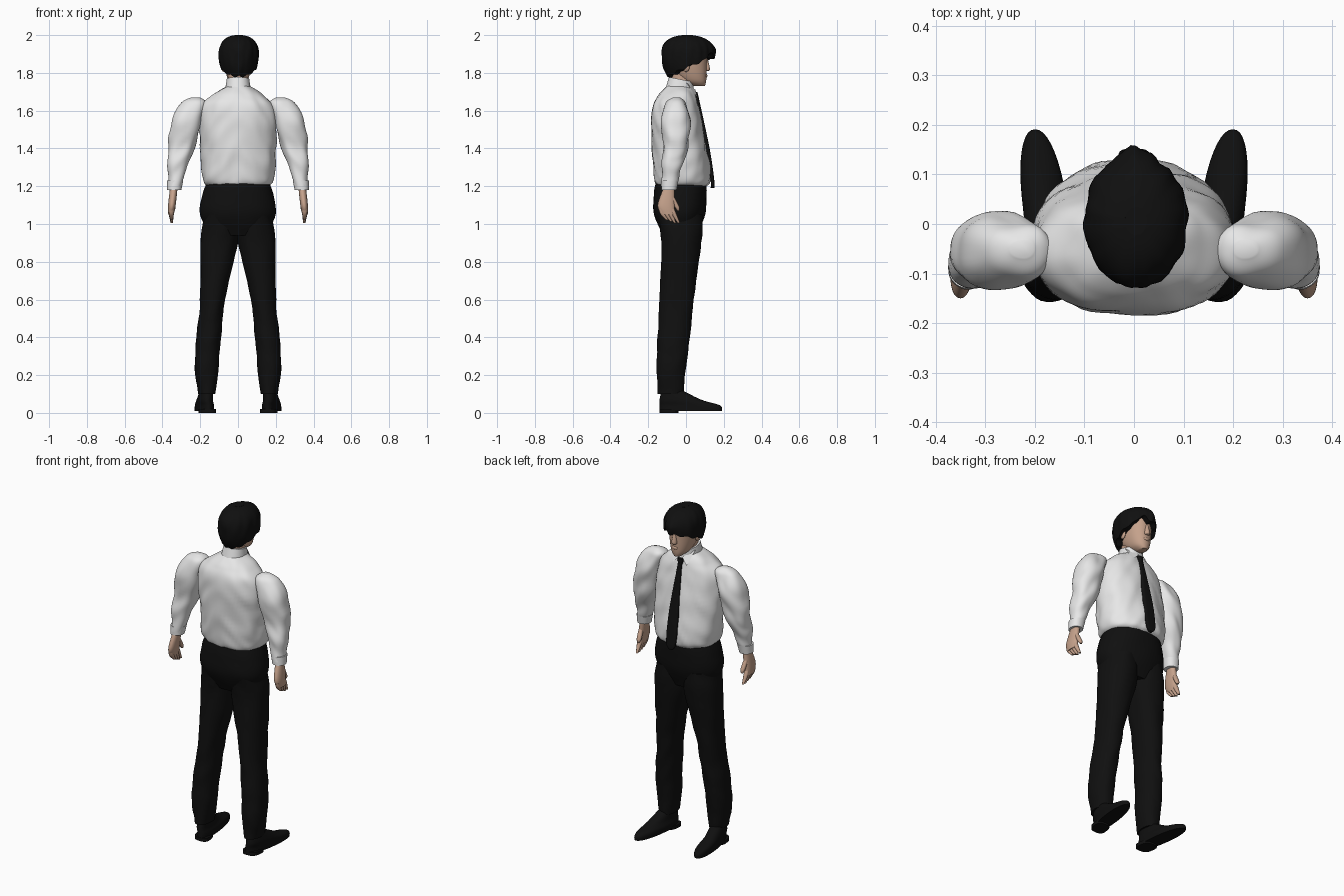
import bpy, bmesh, math
from mathutils import Vector, noise

if "Cube" in bpy.data.objects:
    bpy.data.objects.remove(bpy.data.objects["Cube"], do_unlink=True)


def material(name, rgb):
    m = bpy.data.materials.new(name)
    m.use_nodes = True
    m.diffuse_color = (*rgb, 1)
    m.node_tree.nodes["Principled BSDF"].inputs["Base Color"].default_value = (*rgb, 1)
    return m


SHIRT = material("white cotton", (.8, .8, .8))
BLACK = material("black cloth", (.005, .005, .005))
SKIN = material("skin", (.56, .36, .26))


def finish(name, bm, mat, angle=50):
    """Turn a bmesh into a shaded, coloured object."""
    bmesh.ops.recalc_face_normals(bm, faces=bm.faces)
    mesh = bpy.data.meshes.new(name)
    bm.to_mesh(mesh)
    bm.free()
    mesh.materials.append(mat)
    ob = bpy.data.objects.new(name, mesh)
    bpy.context.collection.objects.link(ob)
    bpy.ops.object.select_all(action='DESELECT')
    ob.select_set(True)
    bpy.context.view_layer.objects.active = ob
    bpy.ops.object.shade_smooth_by_angle(angle=math.radians(angle))


def skin_rings(name, rings, mat):
    """Join closed rings of points into a capped tube."""
    bm = bmesh.new()
    rows = [[bm.verts.new(point) for point in ring] for ring in rings]
    count = len(rows[0])
    for lower, upper in zip(rows, rows[1:]):
        for i in range(count):
            j = (i + 1) % count
            bm.faces.new((lower[i], lower[j], upper[j], upper[i]))
    bm.faces.new(rows[0])
    bm.faces.new(rows[-1])
    finish(name, bm, mat)


def spline(keys, steps):
    """Smoothly interpolated cross-sections through the key sections."""
    padded = [keys[0], *keys, keys[-1]]
    sections = []
    for before, start, end, after in zip(padded, padded[1:], padded[2:], padded[3:]):
        for k in range(steps):
            t = k / steps
            sections.append([
                q + t / 2 * (r - p + t * (2*p - 5*q + 4*r - s + t * (3*q - p - 3*r + s)))
                for p, q, r, s in zip(before, start, end, after)])
    return sections + [keys[-1]]


def rounded(value, power):
    return math.copysign(abs(value) ** (2 / power), value)


def loft(name, keys, mat, side=1, power=2.2, fold=0, steps=6, sides=40, skew=0, tilt=0):
    """Keys are (height, x min, x max, y min, y max); fold adds cloth wrinkles."""
    rings = []
    for z, x_min, x_max, y_min, y_max in spline(keys, steps):
        ring = []
        for i in range(sides):
            angle = math.tau * i / sides
            c, s = math.cos(angle), math.sin(angle)
            x = (x_min + x_max + rounded(c, power) * (x_max - x_min)) / 2
            y = (y_min + y_max + rounded(s, power) * (y_max - y_min)) / 2
            crease = fold * noise.noise(Vector((x, y, z + abs(x))) * 14)
            ring.append((side * (x + crease * c + skew * y), y + crease * s, z + tilt * y))
        rings.append(ring)
    skin_rings(name, rings, mat)


def centred_loft(name, keys, mat, **options):
    """Keys are (height, half width, y min, y max)."""
    sections = [(z, -half, half, back, front) for z, half, back, front in keys]
    loft(name, sections, mat, **options)


def ellipsoid(name, centre, size, mat):
    bm = bmesh.new()
    bmesh.ops.create_uvsphere(bm, u_segments=16, v_segments=10, radius=1)
    bmesh.ops.scale(bm, vec=size, verts=bm.verts)
    bmesh.ops.translate(bm, vec=centre, verts=bm.verts)
    finish(name, bm, mat)


# Shirt body, neck and collar band
centred_loft("shirt_body", [
    (1.2, .16, -.15, .11), (1.24, .19, -.17, .13), (1.4, .2, -.18, .11),
    (1.6, .2, -.18, .07), (1.68, .14, -.15, .05), (1.73, .06, -.1, .03)],
    SHIRT, fold=.009, sides=64, steps=9)
centred_loft("neck", [(1.68, .05, -.08, .03), (1.8, .05, -.08, .04)], SKIN)
centred_loft("collar_band", [(1.69, .07, -.11, .04), (1.76, .06, -.09, .04)],
             SHIRT, tilt=-.2)

# Necktie
centred_loft("tie_blade", [
    (1.19, .01, .13, .15), (1.23, .03, .13, .15), (1.4, .03, .1, .125),
    (1.68, .01, .04, .065)], BLACK, power=4)
centred_loft("tie_knot", [(1.66, .01, .03, .07), (1.7, .02, .02, .06)], BLACK, power=3)

# Trouser top
centred_loft("trouser_hips", [
    (.94, .15, -.12, .06), (1.05, .2, -.17, .1), (1.15, .19, -.17, .11),
    (1.22, .165, -.16, .11)], BLACK, fold=.003)

for side, label in ((1, "left"), (-1, "right")):
    # Collar flap
    bm = bmesh.new()
    inner, outer, tip = (.01, .05, 1.71), (.065, 0, 1.75), (.045, .06, 1.67)
    corners = [bm.verts.new((side * x, y, z)) for x, y, z in (inner, outer, tip)]
    bmesh.ops.solidify(bm, geom=[bm.faces.new(corners)], thickness=.006)
    finish(label + "_collar_flap", bm, SHIRT, angle=30)

    # Sleeve with a close cuff
    loft(label + "_sleeve", [
        (1.2, .3, .37, -.13, -.05), (1.3, .27, .37, -.13, -.02), (1.4, .23, .37, -.12, .01),
        (1.55, .19, .35, -.13, .02), (1.64, .16, .3, -.11, 0), (1.67, .2, .25, -.07, -.03)],
        SHIRT, side, fold=.01, steps=8)
    loft(label + "_cuff", [(1.18, .3, .375, -.13, -.05), (1.23, .29, .375, -.13, -.04)],
         SHIRT, side)

    # Hand: palm, four fingers curling forward, thumb
    loft(label + "_palm", [
        (1.19, .32, .36, -.12, -.06), (1.1, .33, .37, -.15, -.06),
        (1.05, .34, .37, -.13, -.06)], SKIN, side)
    for number, finger in enumerate(("little", "ring", "middle", "index")):
        y = .02 * number - .145
        end = 1.02 - .007 * min(number, 2)
        loft(f"{label}_{finger}_finger", [
            (1.08, .34, .366, y, y + .024), (1.05, .34, .366, y + .01, y + .036),
            (end, .345, .357, y + .04, y + .053)], SKIN, side, sides=12)
    loft(label + "_thumb", [
        (1.07, .336, .35, -.046, -.036), (1.09, .33, .357, -.06, -.035),
        (1.14, .335, .36, -.085, -.06)], SKIN, side, sides=12)

    # Trouser leg
    loft(label + "_trouser_leg", [
        (.1, .12, .21, -.15, -.01), (.25, .1, .23, -.155, 0), (.4, .09, .22, -.15, .02),
        (.6, .07, .2, -.14, .04), (.9, 0, .2, -.13, .08), (1.05, 0, .18, -.15, .09)],
        BLACK, side, fold=.006)

    # Shoe upper and heel, toes turned out
    loft(label + "_shoe", [
        (.01, .13, .22, -.14, .19), (.04, .13, .22, -.14, .18), (.07, .14, .22, -.14, .08),
        (.12, .14, .21, -.13, -.02)], BLACK, side, skew=.13)
    loft(label + "_shoe_heel", [(0, .13, .22, -.14, -.04), (.02, .13, .22, -.14, -.04)],
         BLACK, side, power=3, skew=.13)

    # Ear
    ellipsoid(label + "_ear", (side * .078, 0, 1.835), (.01, .02, .03), SKIN)

# Head with a tapered jaw
centred_loft("head", [
    (1.73, .02, .04, .1), (1.76, .05, -.03, .107), (1.83, .07, -.09, .11),
    (1.93, .075, -.1, .11), (1.97, .05, -.06, .08)], SKIN)
centred_loft("nose", [(1.81, .01, .09, .115), (1.82, .016, .09, .127),
                      (1.88, .007, .09, .113)], SKIN, power=2)
ellipsoid("lips", (0, .104, 1.785), (.02, .01, .01), SKIN)

# Hair cap with a swept fringe, open on one side of the brow
top, widest, layers, sides = 2, 1.89, 18, 64
rings = []
for layer in range(-1, layers + 1):
    rise = math.sin(max(layer, 0) / layers * math.pi / 2)
    ring = []
    for i in range(sides):
        angle = math.tau * i / sides
        c, s = math.cos(angle), math.sin(angle)
        front = max(s, 0)
        # Hairline: low at the nape, lifted over the brow, with jagged ends
        hairline = 1.83 + .05 * s + .006 * math.sin(11 * angle)
        hairline += .035 * front * math.exp(-((c - .45) / .2) ** 2)
        z = hairline + (top - hairline) * rise
        height = (z - widest) / (top - widest)
        if height > 0:
            radius = max(.02, 1 - height ** 2.4) ** .4
        else:
            radius = 1 - height ** 2 / 4
        if layer < 0:
            radius *= .7
        radius *= 1 + .06 * noise.noise(Vector((c * 4, s * 4, z * 12)))
        tuft = .02 * front * math.exp(-(c / .3) ** 2) * max(0, 1 - abs(z - 1.925) / .07)
        ring.append((.004 + .105 * radius * c, .006 + .136 * radius * s + tuft, z))
    rings.append(ring)
skin_rings("hair", rings, BLACK)
